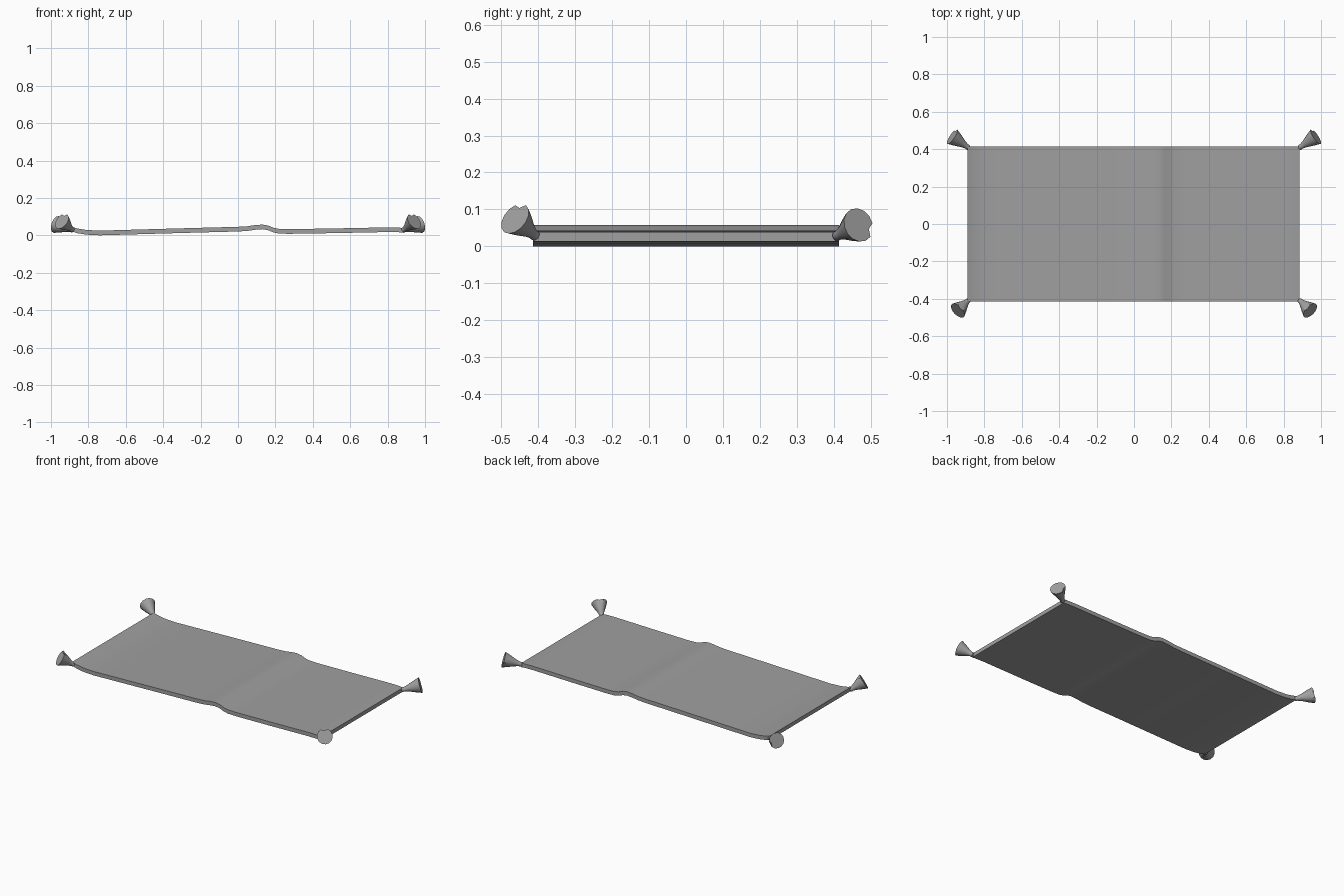
import bpy
import bmesh
import math
from mathutils import Vector

cube = bpy.data.objects.get("Cube")
if cube:
    bpy.data.objects.remove(cube, do_unlink=True)

grey = bpy.data.materials.new("cloth grey")
grey.use_nodes = True
colour = (0.35, 0.35, 0.35, 1)
grey.diffuse_color = colour
bsdf = grey.node_tree.nodes["Principled BSDF"]
bsdf.inputs["Base Color"].default_value = colour
bsdf.inputs["Roughness"].default_value = 0.8


def finish(name, bm, angle=40):
    bmesh.ops.recalc_face_normals(bm, faces=bm.faces)
    mesh = bpy.data.meshes.new(name)
    bm.to_mesh(mesh)
    bm.free()
    mesh.materials.append(grey)
    ob = bpy.data.objects.new(name, mesh)
    bpy.context.collection.objects.link(ob)
    bpy.ops.object.select_all(action='DESELECT')
    ob.select_set(True)
    bpy.context.view_layer.objects.active = ob
    bpy.ops.object.shade_smooth_by_angle(angle=math.radians(angle))


# Thin rug: a rippled side profile swept across its width
path = [(-0.89, 0.034), (-0.86, 0.024), (-0.81, 0.016), (-0.74, 0.0125),
        (-0.65, 0.015), (-0.3, 0.025), (0.0, 0.033), (0.05, 0.036),
        (0.09, 0.042), (0.13, 0.045), (0.16, 0.040), (0.19, 0.028),
        (0.22, 0.022), (0.27, 0.0205), (0.5, 0.024), (0.8, 0.030),
        (0.86, 0.029), (0.885, 0.026)]
half_thick, half_width = 0.0125, 0.415
outline = [(x, z + half_thick) for x, z in path]
outline += [(x, z - half_thick) for x, z in reversed(path)]
bm = bmesh.new()
n = len(path)
sides = [[bm.verts.new((x, y, z)) for x, z in outline]
         for y in (-half_width, half_width)]
for i in range(2 * n):
    j = (i + 1) % (2 * n)
    bm.faces.new((sides[0][i], sides[0][j], sides[1][j], sides[1][i]))
for side in sides:
    for i in range(n - 1):
        bm.faces.new((side[i], side[i + 1],
                      side[2 * n - 2 - i], side[2 * n - 1 - i]))
finish("rug", bm)


# Flared corner tassel with one notch in its rim
def tassel(name, start, end, notch):
    start, end = Vector(start), Vector(end)
    axis = (end - start).normalized()
    u = Vector(notch)
    u = (u - axis * u.dot(axis)).normalized()
    v = axis.cross(u)
    segments = 14
    flare = [(-0.06, 0.008), (0.0, 0.014), (0.12, 0.014),
             (0.35, 0.021), (0.7, 0.036), (1.0, 0.047)]
    bm = bmesh.new()
    rings = []
    for t, radius in flare:
        ring = []
        for k in range(segments):
            a = math.tau * k / segments
            r = radius * (0.72 if k == 0 and t == 1 else 1)
            ring.append(bm.verts.new(start.lerp(end, t)
                        + u * r * math.cos(a) + v * r * math.sin(a)))
        rings.append(ring)
    for a, b in zip(rings, rings[1:]):
        for k in range(segments):
            m = (k + 1) % segments
            bm.faces.new((a[k], a[m], b[m], b[k]))
    bm.faces.new(rings[0])
    centre = bm.verts.new(end)
    for k in range(segments):
        bm.faces.new((rings[-1][k], rings[-1][(k + 1) % segments], centre))
    finish(name, bm, 45)


for side, s in (("left", 1), ("right", -1)):
    tassel("front_tassel_" + side, (s * 0.885, -0.408, 0.028),
           (s * 0.942, -0.463, 0.075), (0, 0, 1))
    tassel("back_tassel_" + side, (s * 0.885, 0.408, 0.028),
           (s * 0.972, 0.467, 0.058), (0, 1, -0.15))
